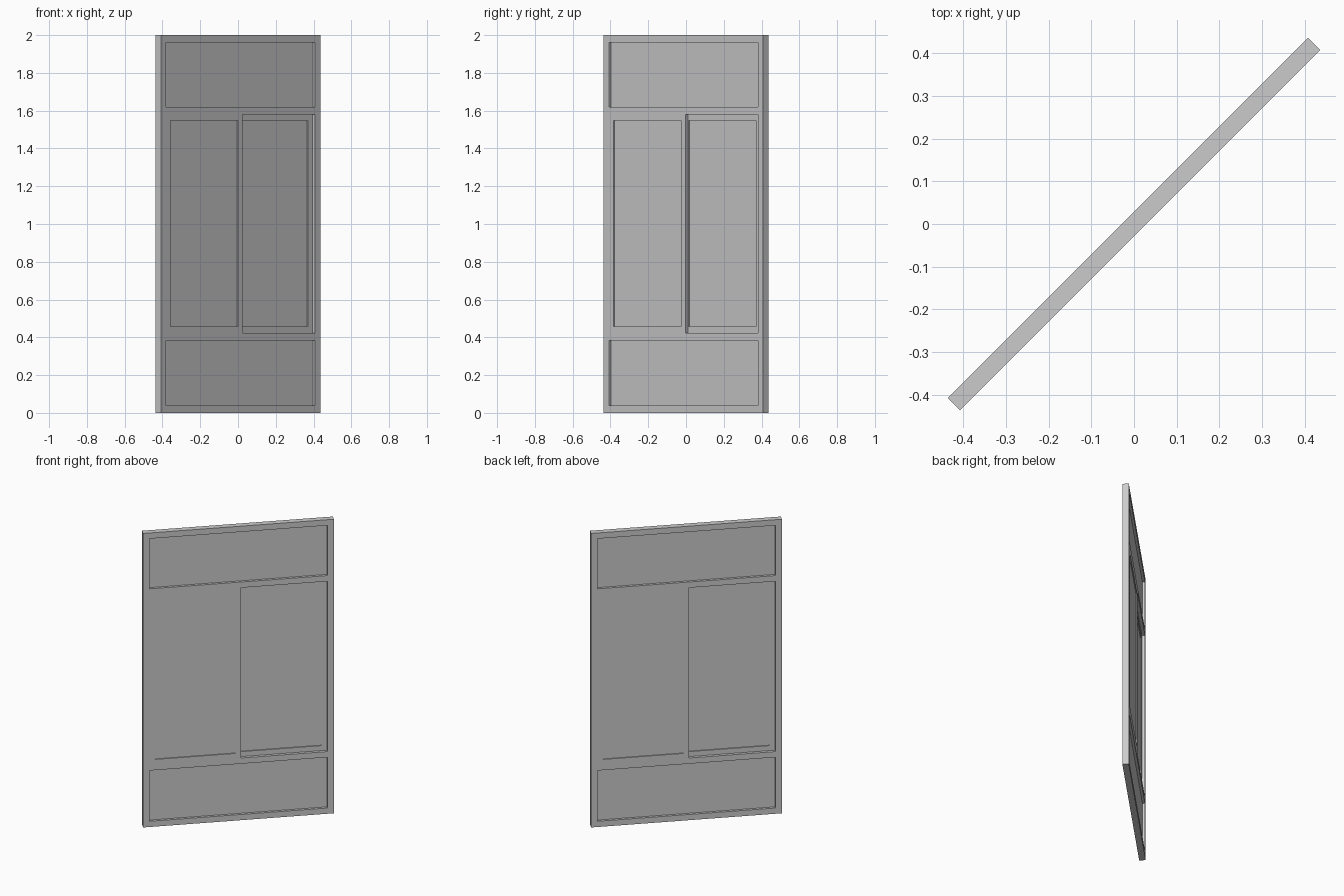
import bpy
from math import radians
from mathutils import Matrix

cube = bpy.data.objects.get("Cube")
if cube:
    bpy.data.objects.remove(cube, do_unlink=True)

grey = bpy.data.materials.new("plain grey")
grey.use_nodes = True
colour = (0.6, 0.6, 0.6, 1)
grey.diffuse_color = colour
grey.node_tree.nodes["Principled BSDF"].inputs["Base Color"].default_value = colour

TURN = Matrix.Rotation(radians(45), 4, "Z")
HALF, HEIGHT, DEPTH = 0.597, 2.0, 0.04   # window half width, height, thickness
BAR, SASH_BAR, PANE = 0.039, 0.034, 0.006
LOW, HIGH = 0.423, 1.581                 # sliding sash opening
IN = HALF - BAR


def box(name, u0, u1, v0, v1, z0, z1):
    """Box given along the window (u), through it (v) and up (z)."""
    bpy.ops.mesh.primitive_cube_add(size=1)
    ob = bpy.context.object
    ob.name = name
    place = Matrix.Translation(((u0 + u1) / 2, (v0 + v1) / 2, (z0 + z1) / 2))
    size = Matrix.Diagonal((u1 - u0, v1 - v0, z1 - z0, 1))
    ob.data.transform(TURN @ place @ size)
    ob.data.materials.append(grey)


def frame(name, u0, u1, v0, v1, z0, z1, bar):
    """Four bars around an opening."""
    box(name + "_left_stile", u0, u0 + bar, v0, v1, z0, z1)
    box(name + "_right_stile", u1 - bar, u1, v0, v1, z0, z1)
    box(name + "_bottom_rail", u0 + bar, u1 - bar, v0, v1, z0, z0 + bar)
    box(name + "_top_rail", u0 + bar, u1 - bar, v0, v1, z1 - bar, z1)


def pane(name, u0, u1, v, z0, z1):
    box(name, u0, u1, v - PANE / 2, v + PANE / 2, z0, z1)


# Outer frame and the two transoms
h = DEPTH / 2
frame("outer_frame", -HALF, HALF, -h, h, 0, HEIGHT, BAR)
box("lower_transom", -IN, IN, -h, h, LOW - BAR, LOW)
box("upper_transom", -IN, IN, -h, h, HIGH, HIGH + BAR)

# Fixed panes
pane("bottom_pane", -IN, IN, 0, BAR, LOW - BAR)
pane("top_pane", -IN, IN, 0, HIGH + BAR, HEIGHT - BAR)

# Sliding sashes, one on each track, overlapping in the middle
for side, u0, u1, v0 in (("front", -IN, 0.015, -h), ("rear", -0.015, IN, 0)):
    frame(side + "_sash", u0, u1, v0, v0 + h, LOW, HIGH, SASH_BAR)
    pane(side + "_sash_pane", u0 + SASH_BAR, u1 - SASH_BAR, v0 + h / 2,
         LOW + SASH_BAR, HIGH - SASH_BAR)
